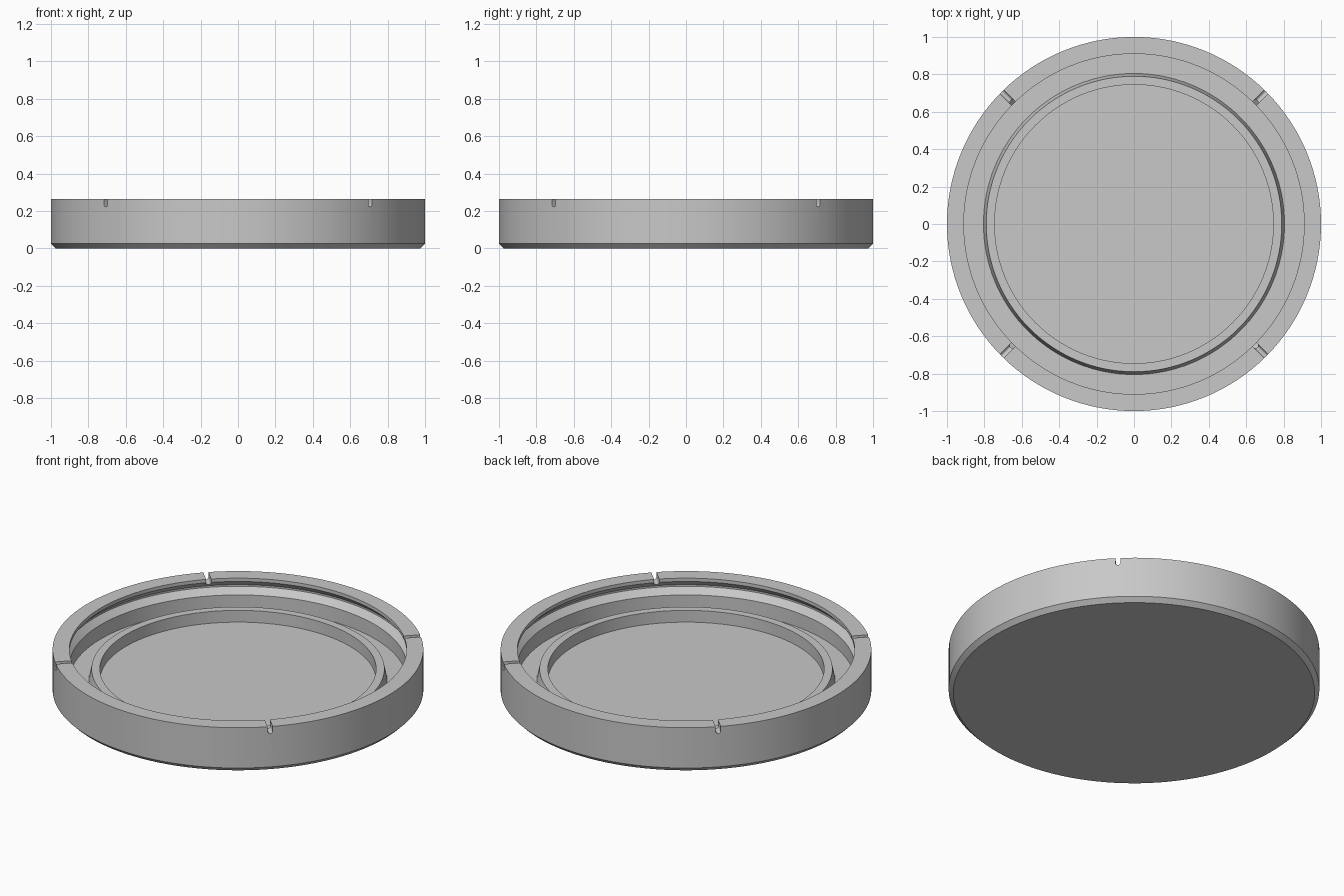
import bpy, bmesh, math
from mathutils import Matrix, Vector

cube = bpy.data.objects.get("Cube")
if cube:
    bpy.data.objects.remove(cube, do_unlink=True)

SEGMENTS = 128

grey = bpy.data.materials.new("light_grey")
grey.use_nodes = True
colour = (0.58, 0.58, 0.58, 1)
grey.diffuse_color = colour
grey.node_tree.nodes["Principled BSDF"].inputs["Base Color"].default_value = colour


def make_object(name, bm):
    bmesh.ops.recalc_face_normals(bm, faces=bm.faces)
    mesh = bpy.data.meshes.new(name)
    bm.to_mesh(mesh)
    bm.free()
    mesh.materials.append(grey)
    obj = bpy.data.objects.new(name, mesh)
    bpy.context.collection.objects.link(obj)
    return obj


# Round lid body: (radius, height) outline turned about z
outer = [(0, 0), (0.975, 0), (1, 0.025), (1, 0.265)]
snap_groove = [(0.91, 0.265), (0.91, 0.245), (0.945, 0.21),
               (0.945, 0.2), (0.91, 0.165), (0.91, 0.08)]
inner_ring = [(0.805, 0.08), (0.79, 0.15), (0.745, 0.15), (0.745, 0.08), (0, 0.08)]

bm = bmesh.new()
verts = [bm.verts.new((r, 0, z)) for r, z in outer + snap_groove + inner_ring]
edges = [bm.edges.new(pair) for pair in zip(verts, verts[1:])]
bmesh.ops.spin(bm, geom=verts + edges, cent=(0, 0, 0), axis=(0, 0, 1),
               angle=math.tau, steps=SEGMENTS, use_duplicate=False)
bmesh.ops.remove_doubles(bm, verts=bm.verts, dist=0.0001)
lid = make_object("lid_body", bm)

# Four round-bottomed notches across the rim, on the diagonals
half = 0.014
bm = bmesh.new()
for i in range(4):
    turn = Matrix.Rotation(math.radians(45 + 90 * i), 4, "Z")
    outline = [(-half, 0.32)]
    for k in range(9):
        a = math.pi * (1 + k / 8)
        outline.append((half * math.cos(a), 0.236 + half * math.sin(a)))
    outline.append((half, 0.32))
    face = bm.faces.new([bm.verts.new(turn @ Vector((0.86, y, z))) for y, z in outline])
    grown = bmesh.ops.extrude_face_region(bm, geom=[face], use_keep_orig=True)
    moved = [g for g in grown["geom"] if isinstance(g, bmesh.types.BMVert)]
    bmesh.ops.translate(bm, verts=moved, vec=turn @ Vector((0.24, 0, 0)))
cutter = make_object("notch_cutter", bm)
cutter.hide_render = True

cut = lid.modifiers.new("rim_notches", "BOOLEAN")
cut.operation = "DIFFERENCE"
cut.solver = "EXACT"
cut.object = cutter

# Apply the notches and shade the round walls smooth
bpy.ops.object.select_all(action="DESELECT")
lid.select_set(True)
bpy.context.view_layer.objects.active = lid
bpy.ops.object.modifier_apply(modifier=cut.name)
bpy.data.objects.remove(cutter, do_unlink=True)
bpy.ops.object.shade_smooth_by_angle(angle=math.radians(25))
